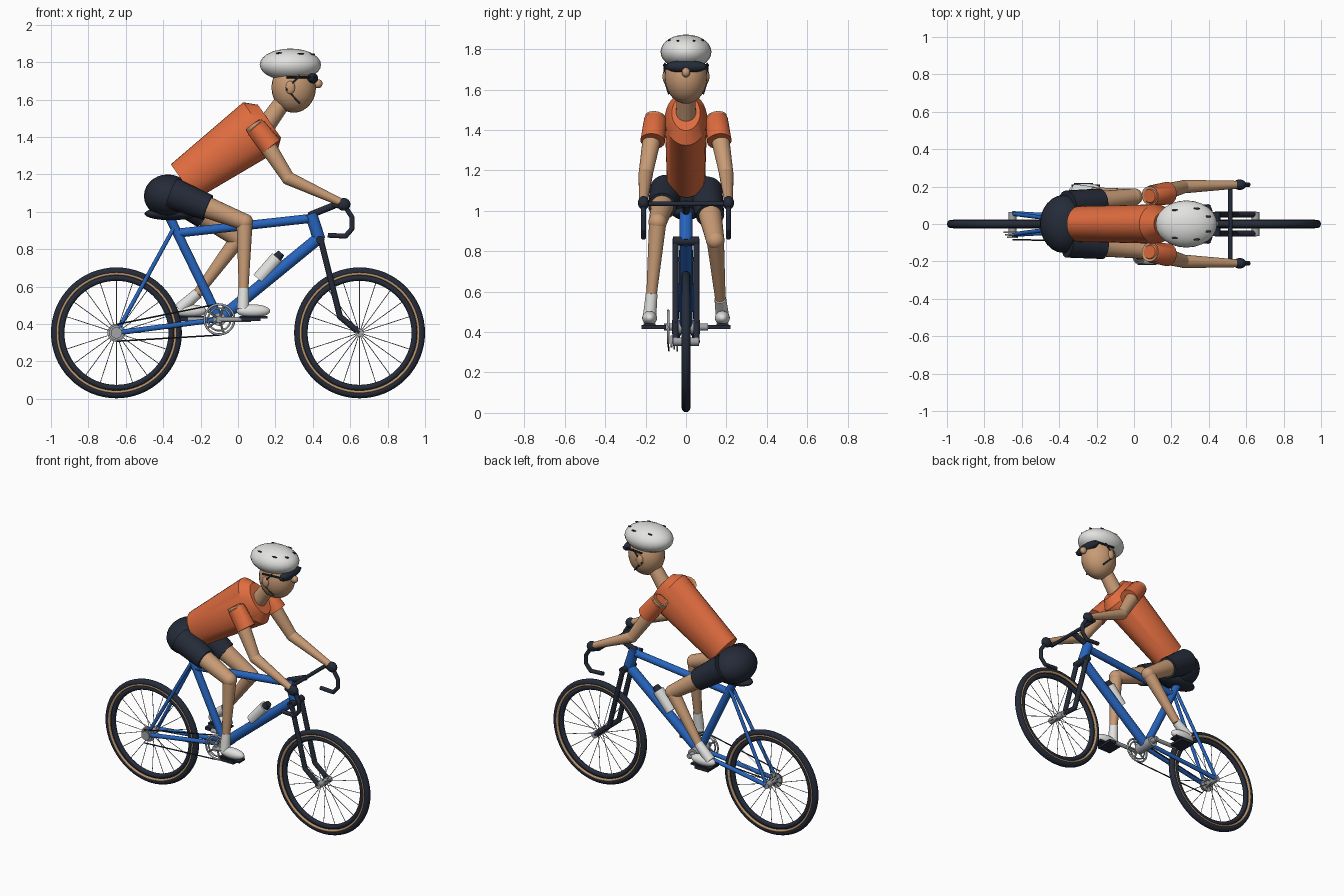
import bpy, bmesh, math
from mathutils import Vector

cube = bpy.data.objects.get("Cube")
if cube:
    bpy.data.objects.remove(cube, do_unlink=True)


def material(name, rgb):
    m = bpy.data.materials.new(name)
    m.use_nodes = True
    m.diffuse_color = (*rgb, 1)
    m.node_tree.nodes["Principled BSDF"].inputs["Base Color"].default_value = (*rgb, 1)
    return m


ORANGE = material("orange jersey", (.74, .15, .05))
SKIN = material("skin", (.58, .33, .18))
DARK = material("dark navy", (.018, .024, .04))
BLUE = material("blue paint", (.02, .13, .52))
WHITE = material("white", (.76, .76, .74))
METAL = material("grey metal", (.36, .37, .39))
TAN = material("tan sidewall", (.5, .3, .15))
made = []


def finish(name, bm, mat):
    bmesh.ops.recalc_face_normals(bm, faces=bm.faces[:])
    me = bpy.data.meshes.new(name)
    bm.to_mesh(me)
    bm.free()
    me.materials.append(mat)
    ob = bpy.data.objects.new(name, me)
    bpy.context.collection.objects.link(ob)
    made.append(ob)
    return ob


def add_loft(bm, stations, seg):
    """Elliptical rings (point, radius, sideways radius) bridged and capped."""
    axis = (Vector(stations[-1][0]) - Vector(stations[0][0])).normalized()
    side = Vector((0, 1, 0)) if abs(axis.y) < .95 else Vector((1, 0, 0))
    side = (side - axis * side.dot(axis)).normalized()
    up = side.cross(axis)
    rings = []
    for p, ru, rs in stations:
        rings.append([bm.verts.new(Vector(p) + up * ru * math.cos(a) + side * rs * math.sin(a))
                      for a in (math.tau * i / seg for i in range(seg))])
    for a, b in zip(rings, rings[1:]):
        for i in range(seg):
            j = (i + 1) % seg
            bm.faces.new((a[i], a[j], b[j], b[i]))
    bm.faces.new(rings[0])
    bm.faces.new(rings[-1])


def loft(name, stations, mat, seg=24):
    bm = bmesh.new()
    add_loft(bm, stations, seg)
    return finish(name, bm, mat)


def rod(name, a, b, r, mat, r2=None, seg=16):
    r2 = r if r2 is None else r2
    return loft(name, [(a, r, r), (b, r2, r2)], mat, seg)


def ball(name, c, radii, mat):
    bm = bmesh.new()
    bmesh.ops.create_uvsphere(bm, u_segments=24, v_segments=14, radius=1)
    bmesh.ops.scale(bm, vec=radii, verts=bm.verts)
    bmesh.ops.translate(bm, vec=c, verts=bm.verts)
    return finish(name, bm, mat)


def box(name, c, size, mat):
    bm = bmesh.new()
    bmesh.ops.create_cube(bm, size=1)
    bmesh.ops.scale(bm, vec=size, verts=bm.verts)
    bmesh.ops.translate(bm, vec=c, verts=bm.verts)
    return finish(name, bm, mat)


def ring(name, c, R, r, mat):
    bpy.ops.mesh.primitive_torus_add(location=c, rotation=(math.pi / 2, 0, 0), major_radius=R,
                                     minor_radius=r, major_segments=64, minor_segments=12)
    ob = bpy.context.object
    ob.name = name
    ob.data.materials.append(mat)
    made.append(ob)


def bent_tube(name, pts, r, mat):
    """Rods with ball joints merged in one object."""
    bm = bmesh.new()
    for a, b in zip(pts, pts[1:]):
        add_loft(bm, [(a, r, r), (b, r, r)], 12)
    for p in pts[1:-1]:
        v = bmesh.ops.create_uvsphere(bm, u_segments=12, v_segments=8, radius=r)["verts"]
        bmesh.ops.translate(bm, vec=p, verts=v)
    return finish(name, bm, mat)


# Wheels
AXLE_Z = .353
for name, x in (("trailing", -.65), ("leading", .65)):
    c = Vector((x, 0, AXLE_Z))
    ring(name + "_tyre", c, .328, .022, DARK)
    ring(name + "_rim", c, .294, .016, DARK)
    for s, side in ((-1, "front"), (1, "back")):
        ring(f"{name}_sidewall_{side}", c + Vector((0, s * .015, 0)), .316, .008, TAN)
    rod(name + "_hub", c - Vector((0, .065, 0)), c + Vector((0, .065, 0)), .021, METAL, seg=24)
    bm = bmesh.new()
    for i in range(20):
        a = math.tau * i / 20
        d = Vector((math.cos(a), 0, math.sin(a)))
        off = Vector((0, .02 if i % 2 else -.02, 0))
        add_loft(bm, [(c + d * .015 + off, .002, .002), (c + d * .285, .002, .002)], 6)
    finish(name + "_spokes", bm, METAL)

# Frame
BB = Vector((-.1, 0, .425))
rod("seat_tube", BB, (-.365, 0, .97), .025, BLUE)
rod("top_tube", (-.335, 0, .885), (.39, 0, .965), .024, BLUE)
rod("down_tube", BB, (.42, 0, .85), .032, BLUE)
rod("head_tube", (.39, 0, .99), (.435, 0, .85), .033, BLUE)
rod("bottom_bracket", BB - Vector((0, .07, 0)), BB + Vector((0, .07, 0)), .035, METAL, seg=24)
rod("fork_crown", (.44, -.065, .85), (.44, .065, .85), .022, DARK)
ball("saddle", (-.36, 0, .99), (.14, .07, .035), DARK)

# Paired bicycle parts
for s, side in ((-1, "front_side"), (1, "back_side")):
    rod(side + "_chain_stay", BB + Vector((0, s * .025, 0)), (-.65, s * .055, AXLE_Z), .014, BLUE)
    rod(side + "_seat_stay", (-.345, s * .015, .91), (-.65, s * .055, AXLE_Z), .011, BLUE)
    bent_tube(side + "_fork_leg", [(.44, s * .052, .86), (.545, s * .052, .44),
                                   (.65, s * .052, AXLE_Z)], .016, DARK)
    bent_tube(side + "_drop_bar", [(.515, s * .21, 1.035), (.575, s * .21, 1.025), (.61, s * .21, .97),
                                   (.61, s * .21, .91), (.575, s * .21, .87), (.48, s * .21, .875)],
              .013, DARK)
    px = BB.x - s * .17
    rod(side + "_crank", BB + Vector((0, s * .1, 0)), (px, s * .1, .425), .013, METAL)
    rod(side + "_crank_axle", BB, BB + Vector((0, s * .11, 0)), .018, METAL)
    box(side + "_pedal", (px, s * .16, .426), (.1, .12, .02), DARK)
rod("handlebar", (.515, -.215, 1.035), (.515, .215, 1.035), .012, DARK)
bent_tube("stem", [(.4, 0, .95), (.39, 0, .985), (.515, 0, 1.035)], .018, DARK)

# Drivetrain
side_y = Vector((0, -.088, 0))
ring("chainring", BB + side_y, .08, .006, METAL)
ring("inner_chainring", BB + side_y, .06, .005, METAL)
bm = bmesh.new()
for i in range(5):
    a = math.tau * i / 5
    tip = BB + side_y + Vector((math.cos(a), 0, math.sin(a))) * .078
    add_loft(bm, [(BB + side_y, .006, .006), (tip, .006, .006)], 8)
finish("chainring_arms", bm, METAL)
for i, r in enumerate((.048, .04, .03)):
    y = -.04 - i * .014
    rod(f"sprocket_{i + 1}", (-.65, y, AXLE_Z), (-.65, y - .008, AXLE_Z), r, METAL, seg=32)
for name, s in (("upper", 1), ("lower", -1)):
    rod(name + "_chain", BB + side_y + Vector((0, 0, s * .084)),
        (-.65, -.085, AXLE_Z + s * .045), .004, DARK, seg=8)

# Bottle
rod("bottle", (.11, 0, .64), (.21, 0, .755), .036, WHITE, seg=24)
rod("bottle_cap", (.21, 0, .755), (.232, 0, .78), .026, DARK, .02)

# Body
ball("pelvis", (-.375, 0, 1.085), (.128, .155, .115), DARK)
loft("jersey", [((-.293, 0, 1.16), .115, .095), ((.12, 0, 1.455), .16, .105),
                ((.168, 0, 1.485), .107, .07)], ORANGE, 32)
rod("neck", (.155, 0, 1.47), (.27, 0, 1.63), .05, SKIN, .043, 24)

# Head, helmet and glasses
ball("head", (.298, 0, 1.665), (.119, .106, .135), SKIN)
ball("nose", (.428, 0, 1.685), (.024, .021, .024), SKIN)
ball("glasses", (.395, 0, 1.714), (.033, .107, .031), DARK)
HELMET, SIZE = Vector((.28, 0, 1.787)), Vector((.164, .126, .086))
ball("helmet", HELMET, SIZE, WHITE)
for s, side in ((-1, "front_side"), (1, "back_side")):
    ball(side + "_ear", (.28, s * .102, 1.665), (.025, .014, .035), SKIN)
    rod(side + "_glasses_arm", (.26, s * .108, 1.72), (.41, s * .095, 1.72), .006, DARK, seg=8)
    bent_tube(side + "_strap", [(.33, s * .105, 1.73), (.26, s * .108, 1.655),
                                (.33, s * .085, 1.58)], .005, DARK)
    for i, (dx, dy) in enumerate(((-.06, .075), (.055, .083), (.115, .04))):
        h = math.sqrt(1 - (dx / SIZE.x) ** 2 - (dy / SIZE.y) ** 2) * SIZE.z
        ball(f"{side}_vent_{i + 1}", HELMET + Vector((dx, s * dy, h)), (.018, .006, .005), DARK)

# Arms and legs
KNEES = {-1: Vector((.035, -.14, .945)), 1: Vector((0, .145, .855))}
ANKLES = {-1: Vector((.03, -.17, .59)), 1: Vector((-.215, .17, .565))}
for s, side in ((-1, "front_side"), (1, "back_side")):
    shoulder, cuff = Vector((.085, s * .15, 1.465)), Vector((.18, s * .165, 1.345))
    elbow, wrist = Vector((.268, s * .2, 1.18)), Vector((.55, s * .21, 1.05))
    loft(side + "_sleeve", [(shoulder.lerp(cuff, -.03), .04, .035), (shoulder.lerp(cuff, .12), .056, .056),
                            (cuff, .061, .061)], ORANGE)
    rod(side + "_upper_arm", shoulder, elbow, .052, SKIN, .035, 24)
    ball(side + "_elbow", elbow, (.036,) * 3, SKIN)
    rod(side + "_forearm", elbow, wrist, .036, SKIN, .021, 24)
    ball(side + "_glove", (.565, s * .21, 1.04), (.036, .028, .034), DARK)

    hip, knee, ankle = Vector((-.355, s * .095, 1.1)), KNEES[s], ANKLES[s]
    rod(side + "_shorts_leg", hip, hip.lerp(knee, .5), .085, DARK, .07, 24)
    rod(side + "_thigh", hip.lerp(knee, .3), knee, .062, SKIN, .045, 24)
    ball(side + "_knee", knee, (.046,) * 3, SKIN)
    rod(side + "_calf", knee, ankle, .043, SKIN, .026, 24)
    foot = Vector((BB.x - s * .17 + .012, s * .18, .47))
    rod(side + "_sock", ankle, foot + Vector((-.055, 0, .01)), .029, WHITE, .033, 24)
    ball(side + "_shoe", foot, (.09, .037, .035), WHITE)
    box(side + "_sole", foot - Vector((0, 0, .034)), (.15, .06, .012), DARK)

# Smooth shading with sharp edges kept
bpy.ops.object.select_all(action="DESELECT")
for ob in made:
    ob.select_set(True)
bpy.context.view_layer.objects.active = made[0]
bpy.ops.object.shade_smooth_by_angle(angle=math.radians(35))
